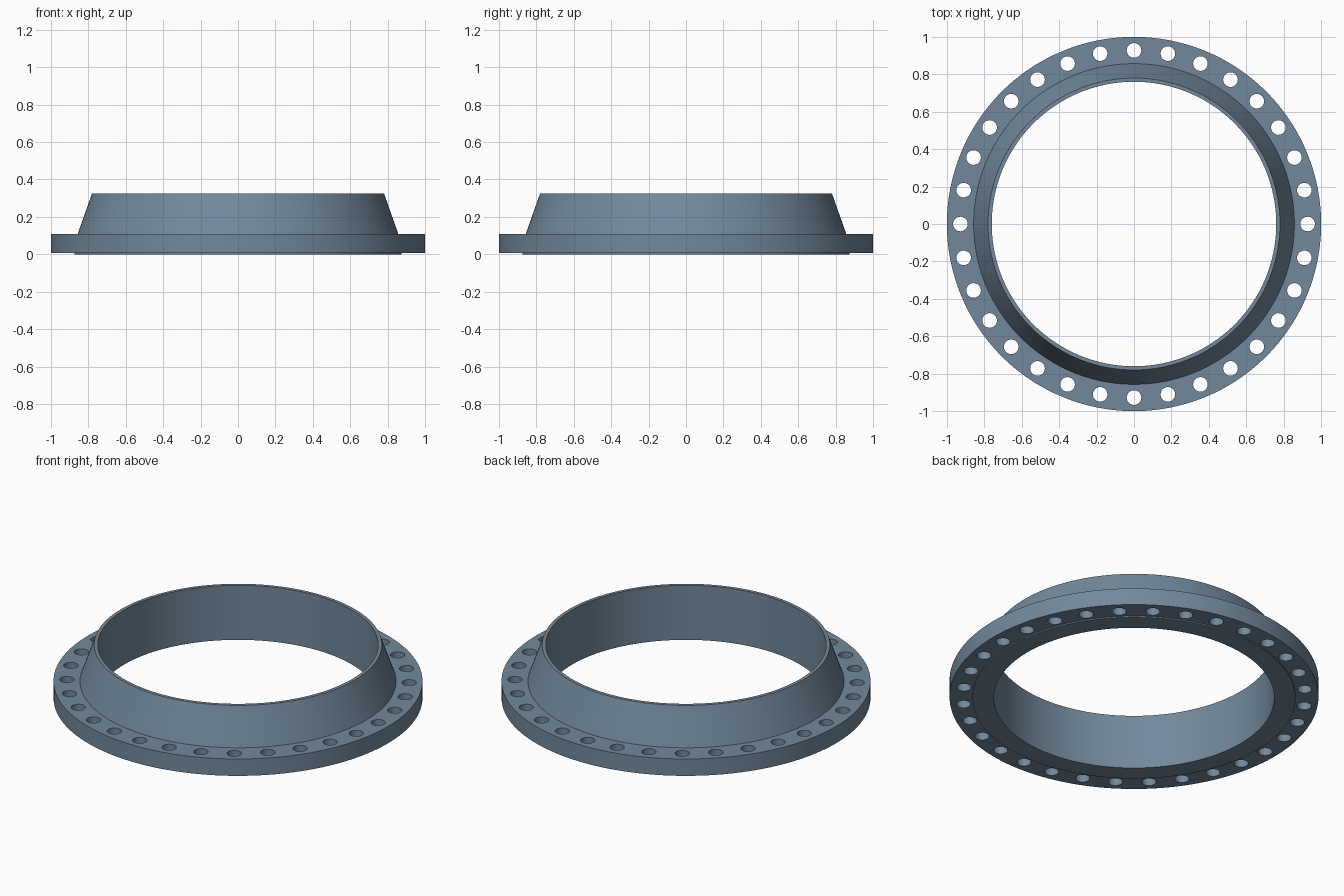
import bpy, bmesh, math
from mathutils import Matrix

if "Cube" in bpy.data.objects:
    bpy.data.objects.remove(bpy.data.objects["Cube"])

SEGMENTS = 192
HOLES = 32


def make_object(name, bm):
    mesh = bpy.data.meshes.new(name)
    bmesh.ops.recalc_face_normals(bm, faces=bm.faces[:])
    bm.to_mesh(mesh)
    bm.free()
    obj = bpy.data.objects.new(name, mesh)
    bpy.context.collection.objects.link(obj)
    return obj


def lathe(name, profile):
    """Revolve a closed (radius, z) profile around the z axis."""
    bm = bmesh.new()
    rings = []
    for i in range(SEGMENTS):
        a = 2 * math.pi * i / SEGMENTS
        rings.append([bm.verts.new((r * math.cos(a), r * math.sin(a), z)) for r, z in profile])
    n = len(profile)
    for i, ring in enumerate(rings):
        nxt = rings[(i + 1) % SEGMENTS]
        for j in range(n):
            k = (j + 1) % n
            bm.faces.new((ring[j], nxt[j], nxt[k], ring[k]))
    return make_object(name, bm)


# Weld-neck flange: bore, raised face, bolting rim, tapered hub
flange = lathe("weld_neck_flange", [
    (0.760, 0.0), (0.875, 0.0), (0.875, 0.007), (1.0, 0.007),
    (1.0, 0.108), (0.857, 0.108), (0.780, 0.326), (0.760, 0.326),
])

# Slate blue steel
steel = bpy.data.materials.new("slate_steel")
steel.diffuse_color = (0.17, 0.25, 0.33, 1)
steel.use_nodes = True
steel.node_tree.nodes["Principled BSDF"].inputs["Base Color"].default_value = steel.diffuse_color
flange.data.materials.append(steel)

# Ring of bolt hole cutters
bm = bmesh.new()
for i in range(HOLES):
    place = Matrix.Rotation(2 * math.pi * i / HOLES, 4, 'Z') @ Matrix.Translation((0.928, 0, 0.06))
    bmesh.ops.create_cone(bm, cap_ends=True, segments=32, radius1=0.039, radius2=0.039,
                          depth=0.3, matrix=place)
cutter = make_object("bolt_hole_cutters", bm)
cutter.data.materials.append(steel)
cutter.hide_render = True

# Drill the holes, then remove the cutters
cut = flange.modifiers.new("bolt_holes", 'BOOLEAN')
cut.operation = 'DIFFERENCE'
cut.solver = 'EXACT'
cut.object = cutter
bpy.context.view_layer.objects.active = flange
flange.select_set(True)
bpy.ops.object.modifier_apply(modifier=cut.name)
bpy.data.objects.remove(cutter)

# Smooth walls with crisp machined edges
bpy.ops.object.shade_smooth_by_angle(angle=math.radians(15))
